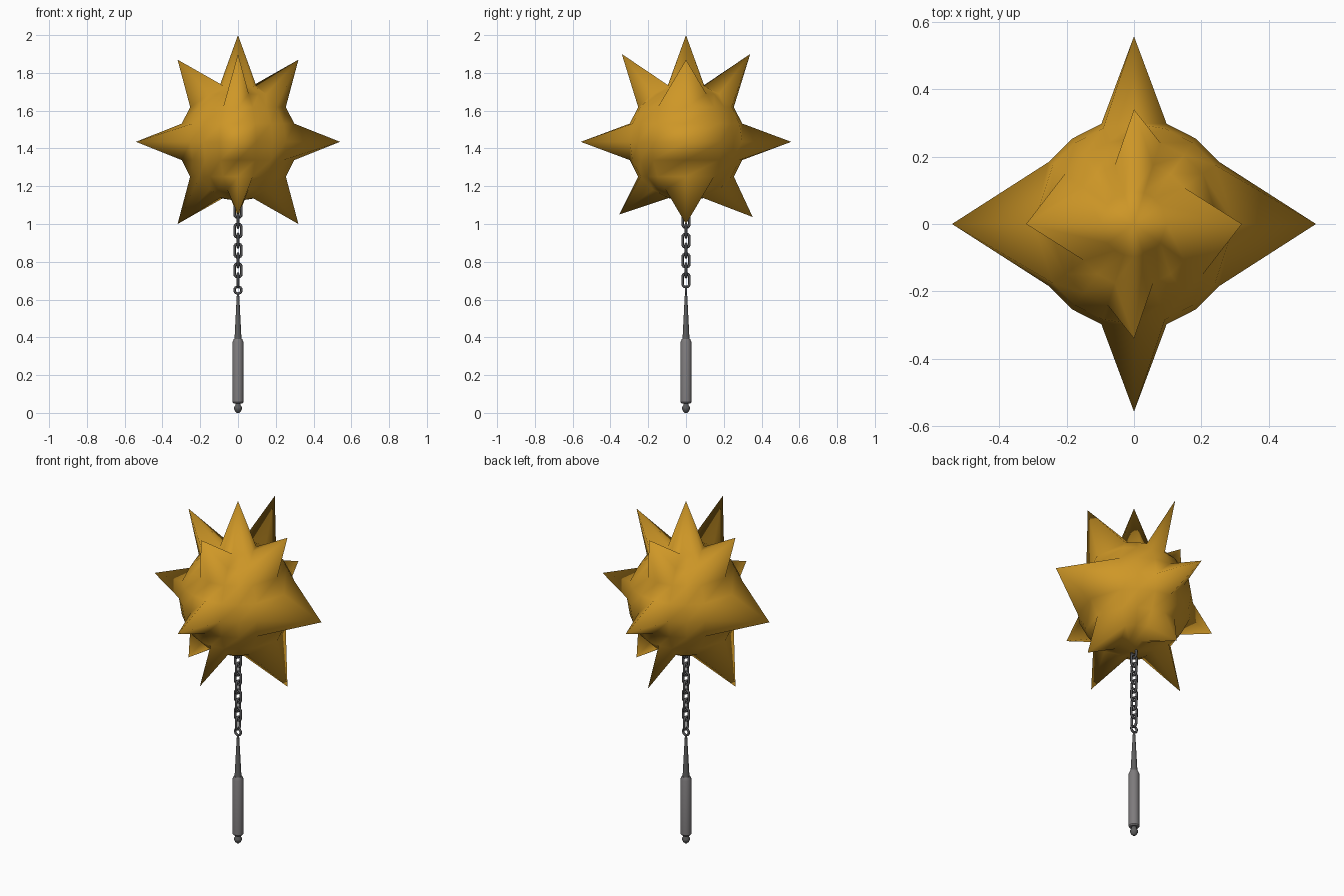
import bpy, bmesh, math
from mathutils import Vector

if "Cube" in bpy.data.objects:
    bpy.data.objects.remove(bpy.data.objects["Cube"])


def material(name, rgb, metal=0.0):
    m = bpy.data.materials.new(name)
    m.use_nodes = True
    m.diffuse_color = (*rgb, 1)
    m.node_tree.nodes["Principled BSDF"].inputs["Base Color"].default_value = (*rgb, 1)
    return m


gold = material("gold", (0.62, 0.31, 0.02))
chain_grey = material("chain_grey", (0.085, 0.085, 0.09))
shaft_grey = material("shaft_grey", (0.11, 0.11, 0.11))
grip_grey = material("grip_grey", (0.21, 0.20, 0.205))


def finish(name, bm, mat, angle=None):
    bmesh.ops.recalc_face_normals(bm, faces=bm.faces)
    mesh = bpy.data.meshes.new(name)
    bm.to_mesh(mesh)
    bm.free()
    mesh.materials.append(mat)
    ob = bpy.data.objects.new(name, mesh)
    bpy.context.collection.objects.link(ob)
    bpy.ops.object.select_all(action='DESELECT')
    ob.select_set(True)
    bpy.context.view_layer.objects.active = ob
    if angle:
        bpy.ops.object.shade_smooth_by_angle(angle=math.radians(angle))
    else:
        bpy.ops.object.shade_smooth()
    return ob


# Spiked ball: a sphere of 18 degree steps with single vertices drawn out to tips
CENTRE, RADIUS = 1.435, 0.313
LONGS = [0, 36, 54, 72, 90, 108, 126, 144, 180, 216, 234, 252, 270, 288, 306, 324]
TIPS = {  # (ring, longitude): tip position
    (5, 0): (0.54, 0, 1.435), (5, 180): (-0.54, 0, 1.435),
    (5, 90): (0, 0.557, 1.435), (5, 270): (0, -0.557, 1.435),
    (2, 0): (0.32, 0, 1.87), (2, 180): (-0.32, 0, 1.87),
    (8, 0): (0.32, 0, 1.0), (8, 180): (-0.32, 0, 1.0),
    (2, 90): (0, 0.34, 1.9), (2, 270): (0, -0.34, 1.9),
    (8, 90): (0, 0.353, 1.037), (8, 270): (0, -0.353, 1.05),
}
bm = bmesh.new()
top = bm.verts.new((0, 0, 2.0))
bottom = bm.verts.new((0, 0, CENTRE - RADIUS))
rings = []
for i in range(1, 10):
    a = math.radians(18 * i)
    row = []
    for lon in LONGS:
        b = math.radians(lon)
        p = (RADIUS * math.sin(a) * math.cos(b), RADIUS * math.sin(a) * math.sin(b),
             CENTRE + RADIUS * math.cos(a))
        row.append(bm.verts.new(TIPS.get((i, lon), p)))
    rings.append(row)
n = len(LONGS)
for j in range(n):
    k = (j + 1) % n
    bm.faces.new((top, rings[0][j], rings[0][k]))
    bm.faces.new((bottom, rings[-1][k], rings[-1][j]))
    for up, low in zip(rings, rings[1:]):
        bm.faces.new((up[k], up[j], low[j], low[k]))
finish("spiked_ball", bm, gold)


# Chain links: a round wire swept along a stadium path
def link(name, z, half_width, half_height, wire, sideways, mat=chain_grey):
    bm = bmesh.new()
    steps, sides = 20, 8
    r = half_width - wire
    straight = half_height - half_width
    loops = []
    for s in range(steps):
        t = 2 * math.pi * (s + 0.5) / steps
        out = Vector((math.cos(t), 0, math.sin(t)))
        mid = out * r + Vector((0, 0, math.copysign(straight, out.z)))
        loop = []
        for q in range(sides):
            u = 2 * math.pi * q / sides
            p = mid + out * wire * math.cos(u) + Vector((0, wire * math.sin(u), 0))
            if sideways:
                p = Vector((-p.y, p.x, p.z))
            loop.append(bm.verts.new(p + Vector((0, 0, z))))
        loops.append(loop)
    for s in range(steps):
        a, b = loops[s], loops[(s + 1) % steps]
        for q in range(sides):
            w = (q + 1) % sides
            bm.faces.new((a[q], a[w], b[w], b[q]))
    finish(name, bm, mat)


for i in range(9):
    link(f"chain_link_{i + 1}", 0.702 + 0.0525 * i, 0.025, 0.043, 0.007, i % 2 == 0)
link("handle_eye", 0.65, 0.025, 0.025, 0.0065, False)


# Handle: turned parts from (radius, height) profiles
def lathe(name, profile, mat, sides=16):
    bm = bmesh.new()
    rows = [[bm.verts.new((r * math.cos(2 * math.pi * s / sides),
                           r * math.sin(2 * math.pi * s / sides), z)) for s in range(sides)]
            for r, z in profile]
    for a, b in zip(rows, rows[1:]):
        for s in range(sides):
            t = (s + 1) % sides
            bm.faces.new((a[s], a[t], b[t], b[s]))
    bm.faces.new(rows[0][::-1])
    bm.faces.new(rows[-1])
    return finish(name, bm, mat, 35)


lathe("shaft", [(0.021, 0.38), (0.018, 0.40), (0.007, 0.615), (0.005, 0.632)], shaft_grey)
lathe("grip", [(0.024, 0.05), (0.029, 0.057), (0.029, 0.375), (0.022, 0.392)], grip_grey)
lathe("pommel", [(0.006, 0.0), (0.015, 0.008), (0.021, 0.02), (0.021, 0.03),
                 (0.014, 0.04), (0.014, 0.052)], shaft_grey)
